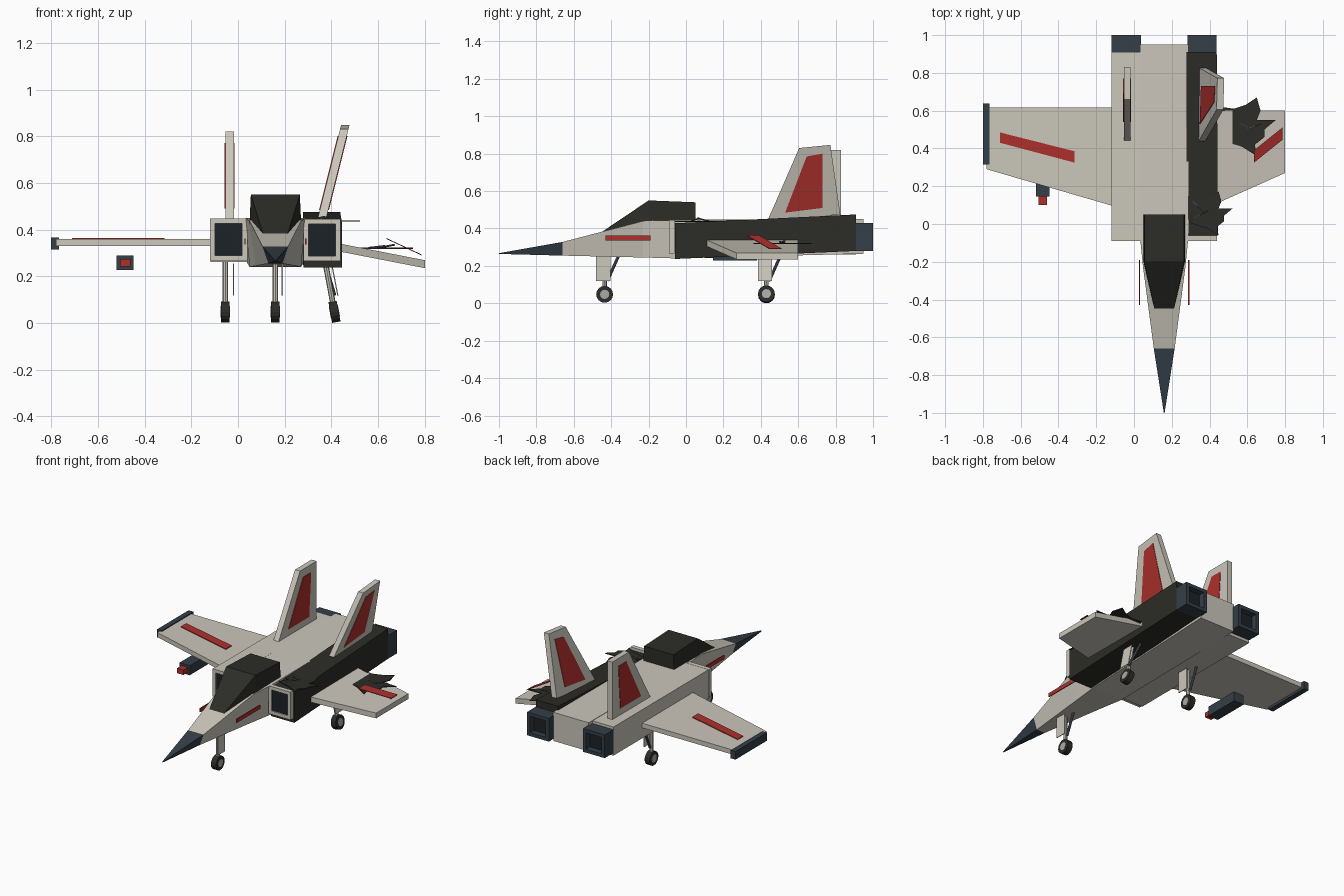
import bpy, bmesh, math
from mathutils import Vector, Matrix

if "Cube" in bpy.data.objects:
    bpy.data.objects.remove(bpy.data.objects["Cube"])


def material(name, rgb):
    m = bpy.data.materials.new(name)
    m.diffuse_color = (*rgb, 1)
    m.use_nodes = True
    m.node_tree.nodes["Principled BSDF"].inputs["Base Color"].default_value = m.diffuse_color
    return m


HULL = material("hull", (0.60, 0.57, 0.50))
RED = material("red", (0.42, 0.03, 0.025))
SLATE = material("slate", (0.035, 0.05, 0.065))
DARK = material("dark", (0.012, 0.016, 0.02))
CHAR = material("char", (0.025, 0.025, 0.02))
METAL = material("metal", (0.10, 0.11, 0.12))
HUB = material("hub", (0.4, 0.4, 0.4))


def finish(name, bm, mat):
    bmesh.ops.recalc_face_normals(bm, faces=bm.faces)
    me = bpy.data.meshes.new(name)
    bm.to_mesh(me)
    bm.free()
    me.materials.append(mat)
    ob = bpy.data.objects.new(name, me)
    bpy.context.collection.objects.link(ob)
    return ob


def loft(name, rings, mat):
    """Closed solid through rings of equal point count."""
    bm = bmesh.new()
    vs = [[bm.verts.new(p) for p in r] for r in rings]
    n = len(rings[0])
    for a, b in zip(vs, vs[1:]):
        for i in range(n):
            j = (i + 1) % n
            bm.faces.new((a[i], a[j], b[j], b[i]))
    bm.faces.new(vs[0])
    bm.faces.new(vs[-1])
    return finish(name, bm, mat)


def slab(name, pts, offset, mat):
    return loft(name, [pts, [Vector(p) + Vector(offset) for p in pts]], mat)


def rect(x0, x1, z0, z1, y):
    return [(x0, y, z0), (x1, y, z0), (x1, y, z1), (x0, y, z1)]


def box(name, x, y, z, mat):
    return loft(name, [rect(*x, *z, y[0]), rect(*x, *z, y[1])], mat)


def rod(name, a, b, r, mat, n=8):
    a, b = Vector(a), Vector(b)
    d = b - a
    bm = bmesh.new()
    rot = d.to_track_quat('Z', 'Y').to_matrix().to_4x4()
    bmesh.ops.create_cone(bm, cap_ends=True, segments=n, radius1=r, radius2=r,
                          depth=d.length, matrix=Matrix.Translation((a + b) / 2) @ rot)
    return finish(name, bm, mat)


def frame(name, x, z, y0, y1, t, mat):
    """Open square ring with a dark panel set inside."""
    out = lambda y: rect(*x, *z, y)
    inn = lambda y: rect(x[0] + t, x[1] - t, z[0] + t, z[1] - t, y)
    bm = bmesh.new()
    rings = [[bm.verts.new(p) for p in r] for r in (out(y0), out(y1), inn(y1), inn(y0))]
    for k in range(4):
        a, b = rings[k], rings[(k + 1) % 4]
        for i in range(4):
            j = (i + 1) % 4
            bm.faces.new((a[i], a[j], b[j], b[i]))
    finish(name, bm, mat)
    m = (y0 + y1) / 2
    box(name + "_recess", (x[0] + t, x[1] - t), (m - 0.006, m + 0.006),
        (z[0] + t, z[1] - t), DARK)


CX = 0.16


def section(y, wb, wt, z0, z1):
    return [(CX - wb, y, z0), (CX + wb, y, z0), (CX + wt, y, z1), (CX - wt, y, z1)]


# Fuselage, nose cone and canopy
base = section(-0.66, 0.03, 0.055, 0.255, 0.328)
loft("nose_cone", [section(-1, 0.002, 0.002, 0.264, 0.268), base], SLATE)
loft("fuselage", [base, section(-0.23, 0.085, 0.112, 0.245, 0.44),
                  section(-0.05, 0.11, 0.13, 0.24, 0.445),
                  section(0.95, 0.125, 0.128, 0.265, 0.45)], HULL)
loft("canopy", [section(-0.46, 0.05, 0.05, 0.365, 0.375),
                section(-0.2, 0.11, 0.105, 0.43, 0.55),
                section(0.05, 0.11, 0.105, 0.44, 0.54)], CHAR)
for x in (0.03, 0.29):
    box("nose_stripe", (x - 0.003, x + 0.003), (-0.43, -0.19), (0.337, 0.362), RED)

# Engine housings, intakes and nozzles; the right housing is charred and tilted
box("left_engine", (-0.118, 0.04), (-0.065, 0.91), (0.262, 0.447), HULL)
loft("right_engine", [rect(0.28, 0.445, 0.237, 0.428, -0.06),
                      rect(0.278, 0.438, 0.28, 0.475, 0.91)], CHAR)
for x0, z0 in ((-0.12, 0.268), (0.28, 0.265)):
    frame("intake", (x0, x0 + 0.16), (z0, z0 + 0.18), -0.09, -0.062, 0.022, HULL)
    frame("nozzle", (x0 + 0.002, x0 + 0.158), (0.28, 0.43), 0.91, 1.0, 0.022, SLATE)

# Left wing with tip rail, stripe and missile
slab("left_wing", [(-0.11, 0.095, 0.33), (-0.11, 0.617, 0.33),
                   (-0.78, 0.617, 0.33), (-0.78, 0.29, 0.33)], (0, 0, 0.03), HULL)
box("tip_rail", (-0.80, -0.766), (0.315, 0.637), (0.314, 0.366), SLATE)
slab("left_wing_stripe", [(-0.71, 0.485, 0.36), (-0.315, 0.385, 0.36),
                          (-0.315, 0.325, 0.36), (-0.71, 0.43, 0.36)], (0, 0, 0.005), RED)
box("missile", (-0.52, -0.447), (0.145, 0.38), (0.228, 0.29), SLATE)
box("missile_tip", (-0.506, -0.461), (0.10, 0.145), (0.243, 0.275), RED)

# Broken right wing sags downward, its stripe lifted
slab("right_wing", [(0.43, 0.105, 0.307), (0.43, 0.60, 0.307),
                    (0.80, 0.60, 0.235), (0.80, 0.27, 0.235)], (0, 0, 0.034), HULL)
slab("right_wing_stripe", [(0.635, 0.325, 0.36), (0.635, 0.39, 0.36),
                           (0.785, 0.51, 0.29), (0.785, 0.445, 0.29)], (0, 0, 0.004), RED)


# Tail fins with red panels on both sides
def fin(name, prof, x0, lean, t, mat):
    pts = [(x0 - t + lean * (z - 0.45), y, z) for y, z in prof]
    slab(name, pts, (2 * t, 0, 0), mat)


fin("left_fin", [(0.44, 0.445), (0.66, 0.82), (0.83, 0.82), (0.83, 0.445)],
    -0.036, 0, 0.018, HULL)
fin("left_fin_panel", [(0.54, 0.49), (0.69, 0.77), (0.77, 0.77), (0.75, 0.49)],
    -0.036, 0, 0.021, RED)
fin("right_fin", [(0.435, 0.44), (0.605, 0.83), (0.772, 0.847), (0.825, 0.475)],
    0.36, 0.25, 0.018, HULL)
fin("right_fin_panel", [(0.53, 0.485), (0.645, 0.785), (0.73, 0.80), (0.73, 0.51)],
    0.36, 0.25, 0.021, RED)


# Landing gear: strut, wheel, hub, brace and door
def gear(name, top_x, wheel_x, y, door_x):
    rod(name + "_strut", (top_x, y, 0.27), (wheel_x, y, 0.05), 0.012, HULL)
    axis = Vector((0.22, 0, wheel_x - top_x)).normalized()
    c = Vector((wheel_x, y, 0.048))
    rod(name + "_wheel", c - axis * 0.018, c + axis * 0.018, 0.045, CHAR, 16)
    rod(name + "_hub", c - axis * 0.02, c + axis * 0.02, 0.025, HUB, 12)
    rod(name + "_brace", (wheel_x, y + 0.015, 0.12), (top_x, y + 0.075, 0.255), 0.008, METAL)
    lean = (wheel_x - top_x) * 0.65
    slab(name + "_door", [(door_x - lean, y - 0.045, 0.255), (door_x - lean, y + 0.03, 0.255),
                          (door_x, y + 0.03, 0.118), (door_x, y - 0.045, 0.118)],
         (0.005, 0, 0), HULL)


gear("nose_gear", 0.16, 0.16, -0.435, 0.187)
gear("left_gear", -0.054, -0.054, 0.43, -0.022)
gear("right_gear", 0.372, 0.413, 0.43, 0.425)

# Jagged scorched holes with bent wires
BURST = [(-.14, .10), (-.07, .09), (-.01, .11), (.05, .15), (.07, .08), (.05, .03),
         (.15, .03), (.09, -.02), (.09, -.06), (.04, -.10), (.05, -.16), (-.03, -.11),
         (-.10, -.09), (-.16, -.07), (-.12, 0), (-.16, .01)]
for cx, cy, z, s in ((0.60, 0.52, 0.318, 1.0), (0.41, 0.06, 0.435, 0.75)):
    slab("scorch_hole", [(cx + px * s, cy + py * s, z) for px, py in BURST], (0, 0, 0.005), CHAR)
for a, b in (((0.56, 0.53, 0.322), (0.63, 0.50, 0.33)), ((0.60, 0.50, 0.322), (0.67, 0.53, 0.335)),
             ((0.31, 0.12, 0.44), (0.37, 0.06, 0.455)), ((0.32, 0.03, 0.44), (0.39, 0.07, 0.455))):
    rod("loose_wire", a, b, 0.004, METAL, 6)
